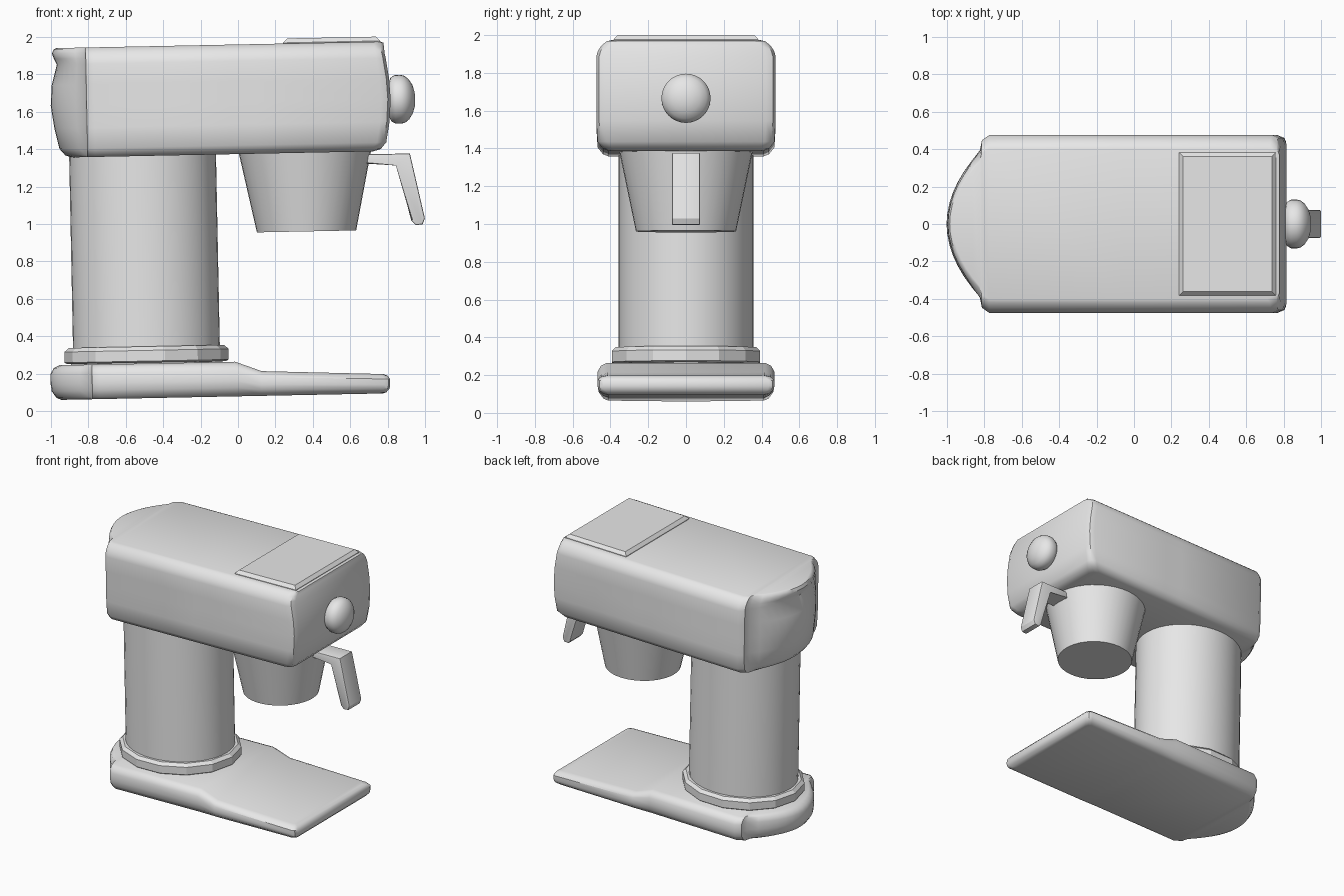
import bpy, bmesh, math
from mathutils import Matrix

cube = bpy.data.objects.get("Cube")
if cube:
    bpy.data.objects.remove(cube, do_unlink=True)

TILT = Matrix.Rotation(-0.02, 4, 'Y')   # the whole machine leans slightly back

grey = bpy.data.materials.new("light grey")
grey.use_nodes = True
grey.diffuse_color = (0.8, 0.8, 0.8, 1)
grey.node_tree.nodes["Principled BSDF"].inputs["Base Color"].default_value = (0.8, 0.8, 0.8, 1)


def finish(name, bm, angle=35):
    """Turn a bmesh into a tilted, shaded object."""
    bmesh.ops.recalc_face_normals(bm, faces=bm.faces)
    bm.transform(TILT)
    mesh = bpy.data.meshes.new(name)
    bm.to_mesh(mesh)
    bm.free()
    mesh.materials.append(grey)
    obj = bpy.data.objects.new(name, mesh)
    bpy.context.collection.objects.link(obj)
    bpy.ops.object.select_all(action='DESELECT')
    obj.select_set(True)
    bpy.context.view_layer.objects.active = obj
    if angle:
        bpy.ops.object.shade_smooth_by_angle(angle=math.radians(angle))
    return obj


def half_outline(back, front, width, r):
    """Plan of one side: bowed back, small shoulder, straight side, front corner."""
    s, n = -0.785, 7
    pts = [(s - (s - back) * (1 - (k / n) ** 2), 0.83 * width * k / n) for k in range(n + 1)]
    pts += [(s + 0.01, 0.94 * width), (s + 0.05, width), (-0.01, width), (0.13, width)]
    pts += [(front - r, width), (front - 0.3 * r, width - 0.3 * r), (front, width - r)]
    return pts


def bridge(bm, a, b):
    for i in range(len(a)):
        j = (i + 1) % len(a)
        bm.faces.new((a[i], a[j], b[j], b[i]))


def hull(name, levels, corner, height):
    """Loft plan outlines; levels hold (height key, back, front, half width)."""
    bm = bmesh.new()
    rings = []
    for key, back, front, width in levels:
        half = half_outline(back, front, width, corner)
        loop = half + [(x, -y) for x, y in reversed(half[1:])]
        rings.append([bm.verts.new((x, y, height(key, x))) for x, y in loop])
    for a, b in zip(rings, rings[1:]):
        bridge(bm, a, b)
    for ring in (rings[0], rings[-1]):      # caps run across between mirrored points
        n, m = len(half), len(ring)
        bm.faces.new((ring[0], ring[1], ring[-1]))
        for i in range(1, n - 1):
            bm.faces.new((ring[i], ring[i + 1], ring[m - i - 1], ring[m - i]))
    return finish(name, bm, 40)


def lathe(name, profile, sides, centre, sy=1.0, axis='Z', angle=35):
    """Turn (radius, height) points around an axis, squashed by sy in y."""
    bm = bmesh.new()
    rings = []
    for r, h in profile:
        rings.append([bm.verts.new((r * math.cos(t), r * sy * math.sin(t), h))
                      for t in (2 * math.pi * k / sides for k in range(sides))])
    for a, b in zip(rings, rings[1:]):
        bridge(bm, a, b)
    bm.faces.new(rings[0])
    bm.faces.new(rings[-1])
    if axis == 'X':
        bm.transform(Matrix.Rotation(math.pi / 2, 4, 'Y'))
    bm.transform(Matrix.Translation(centre))
    return finish(name, bm, angle)


# Base plate: thick under the column, stepping down to a thin tray
def base_height(t, x):
    if x < -0.01:
        top = 0.265
    elif x < 0.13:
        top = 0.265 - 0.053 * (x + 0.01) / 0.14
    else:
        top = 0.212 - 0.03 * (x - 0.13) / 0.68
    return 0.08 + t * (top - 0.08)


base_steps = [(0, 0.055), (0.06, 0.03), (0.25, 0.005), (0.45, 0), (0.75, 0), (0.92, 0.018), (1, 0.05)]
hull("base", [(t, -0.997 + i, 0.815 - 0.7 * i, 0.468 - i) for t, i in base_steps], 0.03, base_height)

# Head housing: bulging ends, soft edges, pinched below the back rim
hull("head_housing", [
    (1.373, -0.86, 0.75, 0.41),
    (1.385, -0.895, 0.79, 0.44),
    (1.42, -0.925, 0.82, 0.468),
    (1.53, -0.95, 0.84, 0.475),
    (1.65, -0.967, 0.848, 0.475),
    (1.76, -0.96, 0.842, 0.475),
    (1.87, -0.93, 0.826, 0.475),
    (1.9, -0.945, 0.82, 0.467),
    (1.93, -0.955, 0.818, 0.447),
    (1.952, -0.945, 0.815, 0.42),
    (1.958, -0.93, 0.80, 0.40),
], 0.05, lambda z, x: z)

# Column, its recessed foot and the faceted collar
column_x = -0.482
lathe("column", [(0.392, 0.3), (0.392, 1.4)], 40, (column_x, 0, 0), 0.91)
lathe("column_foot", [(0.405, 0.24), (0.405, 0.3)], 14, (column_x, 0, 0), 0.92, angle=0)
lathe("collar", [(0.425, 0.27), (0.438, 0.278), (0.438, 0.335), (0.415, 0.356)],
      14, (column_x, 0, 0), 0.92, angle=0)

# Tapered brew basket under the head
lathe("brew_basket", [(0.265, 0.953), (0.357, 1.395)], 40, (0.385, 0, 0))

# Knob on the front end of the head
lathe("knob", [(0.09, 0), (0.118, 0.012), (0.13, 0.035), (0.13, 0.065), (0.125, 0.085),
               (0.108, 0.107), (0.075, 0.128), (0.035, 0.139), (0.008, 0.141)],
      32, (0.838, 0, 1.648), axis='X', angle=45)

# Basket handle: side profile given a width and a light bevel
bm = bmesh.new()
profile = [(0.69, 1.358), (0.945, 1.358), (1.018, 1.01), (1.005, 0.978),
           (0.968, 0.975), (0.945, 1.0), (0.875, 1.303), (0.69, 1.308)]
sides = [[bm.verts.new((x, y, z)) for x, z in profile] for y in (-0.075, 0.075)]
bridge(bm, *sides)
caps = [bm.faces.new(s) for s in sides]
rim = list({e for f in caps for e in f.edges})
bmesh.ops.bevel(bm, geom=rim, offset=0.008, segments=2, profile=0.5, affect='EDGES')
finish("basket_handle", bm, 30)

# Chamfered lid plate on top of the head
bm = bmesh.new()
rings = []
for z, inset in ((1.95, 0), (1.962, 0), (1.985, 0.022)):
    x0, x1, y = 0.28 + inset, 0.798 - inset, 0.383 - inset
    rings.append([bm.verts.new((px, py, z)) for px, py in ((x0, -y), (x1, -y), (x1, y), (x0, y))])
bridge(bm, rings[0], rings[1])
bridge(bm, rings[1], rings[2])
bm.faces.new(rings[0])
bm.faces.new(rings[2])
finish("lid_plate", bm, 0)
